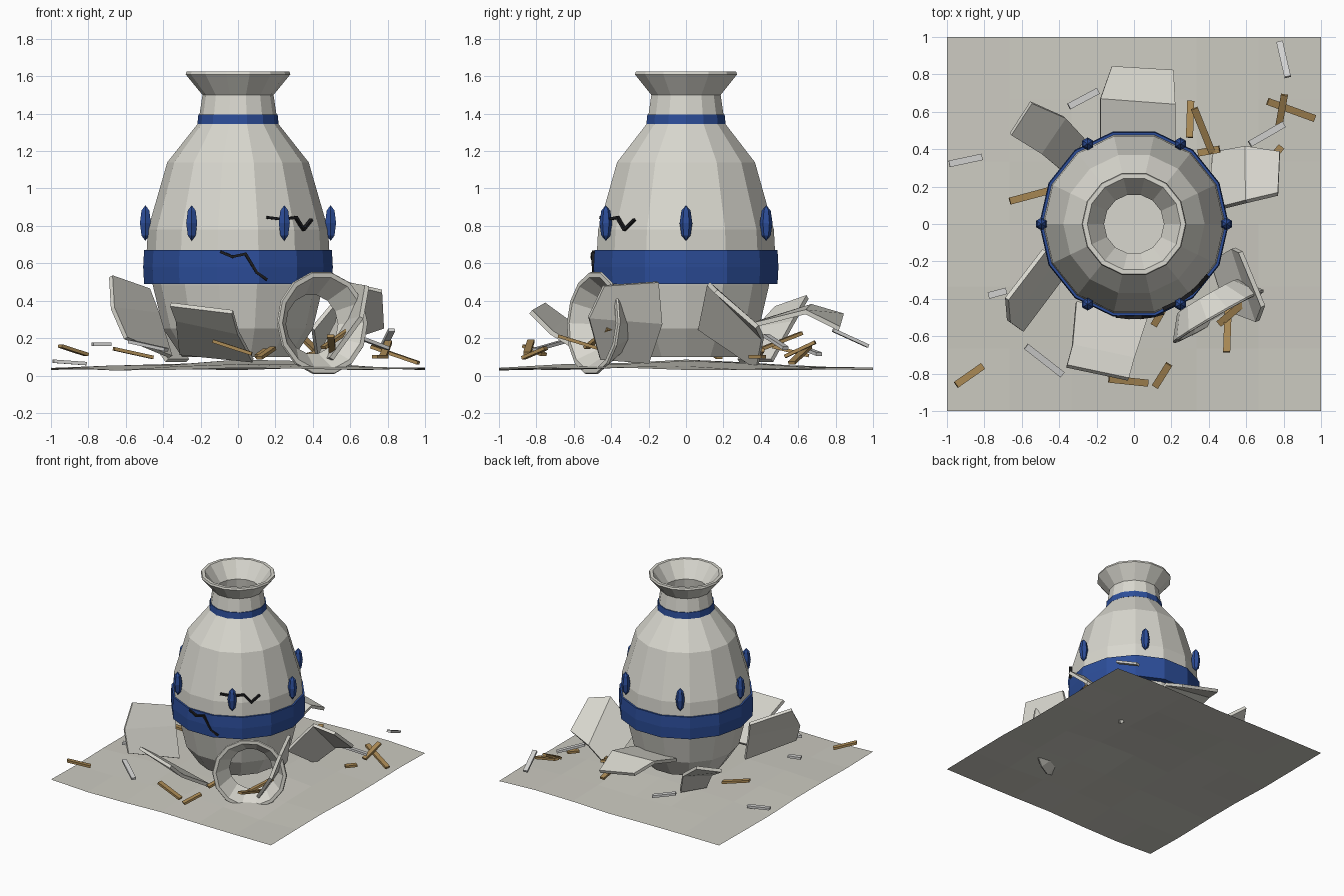
import bpy, bmesh, math
from mathutils import Vector, Matrix

cube = bpy.data.objects.get("Cube")
if cube:
    bpy.data.objects.remove(cube)


def material(name, rgb):
    mat = bpy.data.materials.new(name)
    mat.use_nodes = True
    colour = (*rgb, 1)
    mat.diffuse_color = colour
    mat.node_tree.nodes["Principled BSDF"].inputs["Base Color"].default_value = colour
    return mat


ceramic = material("ceramic white", (.69, .68, .62))
stone = material("ground stone", (.60, .59, .53))
sliver = material("pale sliver", (.64, .64, .63))
blue = material("glaze blue", (.025, .075, .32))
wood = material("splinter wood", (.40, .25, .09))
black = material("crack black", (.012, .012, .014))
SIDES = 14


def finish(name, bm, mat):
    bmesh.ops.recalc_face_normals(bm, faces=bm.faces)
    mesh = bpy.data.meshes.new(name)
    bm.to_mesh(mesh)
    bm.free()
    mesh.materials.append(mat)
    obj = bpy.data.objects.new(name, mesh)
    bpy.context.collection.objects.link(obj)
    return obj


def lathe(name, profile, mat, matrix=Matrix()):
    """Spin a closed (radius, height) outline about the z axis."""
    bm = bmesh.new()
    rings = []
    for r, z in profile:
        turn = [2 * math.pi * i / SIDES for i in range(SIDES)]
        rings.append([bm.verts.new((r * math.cos(a), r * math.sin(a), z)) for a in turn])
    for low, high in zip(rings, rings[1:] + rings[:1]):
        for i in range(SIDES):
            j = (i + 1) % SIDES
            bm.faces.new((low[i], low[j], high[j], high[i]))
    bm.transform(matrix)
    return finish(name, bm, mat)


def bar(name, centre, size, matrix, mat):
    bm = bmesh.new()
    bmesh.ops.create_cube(bm, size=1)
    bm.transform(Matrix.Translation(centre) @ matrix @ Matrix.Diagonal((*size, 1)))
    return finish(name, bm, mat)


def shard(name, rows):
    """A bent plate through rows of two corner points."""
    bm = bmesh.new()
    verts = [[bm.verts.new(p) for p in row] for row in rows]
    for a, b in zip(verts, verts[1:]):
        bm.faces.new((a[0], a[1], b[1], b[0]))
    obj = finish(name, bm, ceramic)
    mod = obj.modifiers.new("thickness", "SOLIDIFY")
    mod.thickness = .025
    mod.offset = 0
    return obj


# Uneven ground sheet
bm = bmesh.new()
bmesh.ops.create_grid(bm, x_segments=6, y_segments=6, size=1)
for v in bm.verts:
    x, y = v.co.x, v.co.y
    ripple = math.sin(5 * x + 2 * y) * math.cos(4 * y - x)
    v.co.z = .085 - .05 * min(1, math.hypot(x, y)) + .01 * ripple
finish("ground", bm, stone)

# Vase body with hollow inside and closed floor
outer = [(.3, .1), (.4, .25), (.455, .48), (.488, .67), (.482, .78),
         (.378, 1.14), (.212, 1.35), (.205, 1.4), (.19, 1.5), (.28, 1.61), (.275, 1.625)]
inner = [(.25, 1.625), (.16, 1.5), (.18, 1.35), (.345, 1.14), (.45, .78), (.42, .48), (.28, .13)]
body = lathe("vase_body", outer + inner, ceramic)
bm = bmesh.new()
bmesh.ops.create_circle(bm, cap_ends=True, segments=SIDES, radius=.29)
bm.transform(Matrix.Translation((0, 0, .12)))
finish("vase_floor", bm, ceramic)

# Painted bands
lathe("belly_band", [(.45, .49), (.502, .49), (.507, .58), (.502, .67), (.45, .67)], blue)
lathe("neck_band", [(.19, 1.345), (.217, 1.345), (.212, 1.395), (.19, 1.395)], blue)

# Six gems around the belly
for i in range(6):
    spin = Matrix.Rotation(i * math.pi / 3, 4, "Z")
    bm = bmesh.new()
    bmesh.ops.create_uvsphere(bm, u_segments=6, v_segments=4, radius=1)
    bm.transform(spin @ Matrix.Translation((.495, 0, .815)) @ Matrix.Diagonal((.034, .034, .095, 1)))
    finish("gem", bm, blue)

# Cracks: short dark bars following the curved wall
cracks = {
    "belly_crack": (.5, [(-.09, .66), (-.03, .635), (.04, .65), (.1, .55), (.15, .515)]),
    "shoulder_crack": (.48, [(.16, .845), (.24, .835), (.31, .845), (.35, .78), (.39, .83)]),
}
for name, (radius, path) in cracks.items():
    points = [Vector((x, -math.sqrt(radius ** 2 - x * x), z)) for x, z in path]
    for p, q in zip(points, points[1:]):
        turn = (q - p).to_track_quat("X", "Z").to_matrix().to_4x4()
        bar(name, (p + q) / 2, ((q - p).length + .01, .02, .014), turn, black)

# Broken rim standing on its edge
axis = Vector((.5, -.87, .05))
place = Matrix.Translation((.455, -.5, .28)) @ axis.to_track_quat("Z", "Y").to_matrix().to_4x4()
lathe("broken_rim", [(.16, -.12), (.185, -.13), (.28, -.01), (.275, 0), (.25, 0)], ceramic, place)

# Large curved shards leaning around the base
shard("front_left_shard", [
    [(-.68, -.4, .53), (-.48, -.14, .46)],
    [(-.67, -.52, .36), (-.43, -.2, .33)],
    [(-.6, -.57, .2), (-.36, -.25, .1)]])
shard("front_shard", [
    [(-.36, -.76, .38), (-.03, -.83, .34)],
    [(-.33, -.65, .3), (0, -.72, .23)],
    [(-.31, -.42, .12), (.08, -.48, .08)]])
shard("back_shard", [
    [(-.12, .84, .32), (.21, .82, .25)],
    [(-.18, .67, .37), (.22, .64, .34)],
    [(-.18, .38, .28), (.22, .36, .27)]])
shard("back_right_shard", [
    [(.78, .38, .26), (.77, .16, .45)],
    [(.6, .41, .2), (.6, .12, .49)],
    [(.43, .38, .04), (.4, .07, .25)]])
shard("back_left_shard", [
    [(-.66, .48, .36), (-.55, .65, .42)],
    [(-.5, .38, .25), (-.37, .57, .28)],
    [(-.38, .28, .08), (-.27, .46, .08)]])
shard("side_shard", [
    [(.69, -.44, .48), (.57, -.15, .5)],
    [(.66, -.52, .31), (.53, -.13, .28)],
    [(.5, -.46, .09), (.42, -.2, .07)]])


# Small debris: centre, length, heading and downward tilt in degrees
def scatter(name, pieces, mat, width):
    for centre, length, heading, tilt in pieces:
        turn = (Matrix.Rotation(math.radians(heading), 4, "Z")
                @ Matrix.Rotation(math.radians(tilt), 4, "Y"))
        bar(name, centre, (length, width, .018), turn, mat)


scatter("wood_splinter", [
    ((-.88, -.81, .135), .18, 35, 15),
    ((-.03, -.84, .15), .22, -6, 18),
    ((.15, -.81, .12), .15, 58, -20),
    ((-.56, .15, .12), .22, 15, 12),
    ((.3, .56, .13), .2, 88, 14),
    ((.37, .5, .18), .27, -68, 20),
    ((.4, .39, .12), .12, 10, -15),
    ((.84, .61, .11), .28, -20, 18),
    ((.79, .61, .14), .18, 80, -25),
    ((.5, -.55, .17), .28, 88, 17),
    ((.53, -.47, .2), .22, 40, -28),
    ((.13, -.5, .12), .1, 60, -20),
    ((.76, .38, .1), .09, 50, 0)], wood, .038)
scatter("pale_sliver", [
    ((-.9, .34, .07), .18, 12, 4),
    ((-.27, .67, .13), .18, 28, 10),
    ((-.73, -.37, .167), .1, 15, 0),
    ((-.48, -.73, .16), .25, -38, 10),
    ((.8, .88, .2), .21, -77, -24),
    ((.71, .48, .18), .22, 30, 18)], sliver, .035)
